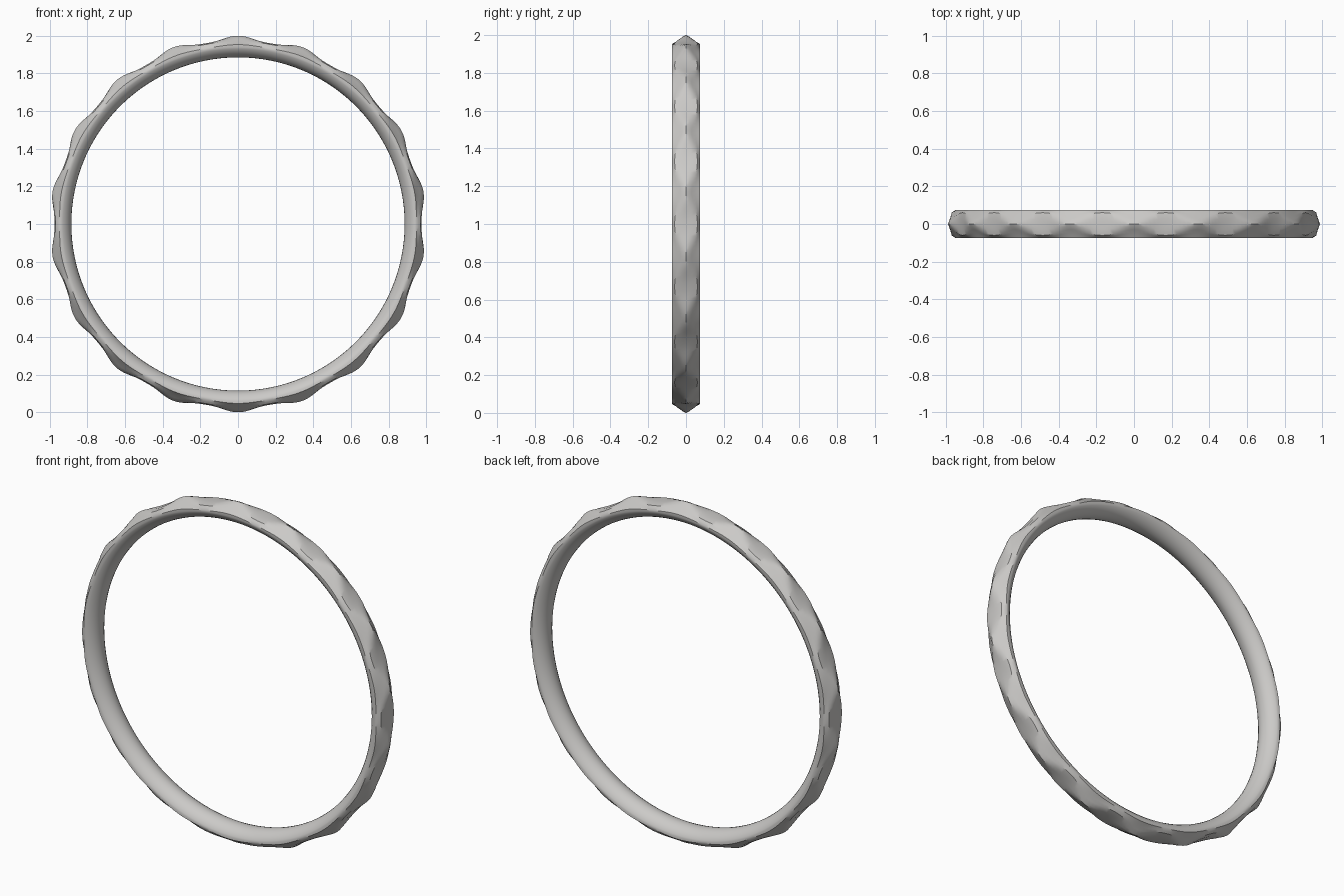
import bpy, bmesh, math

if "Cube" in bpy.data.objects:
    bpy.data.objects.remove(bpy.data.objects["Cube"])

LOBES = 18          # hammered facets around the band
SEG = LOBES * 16
HALF = 0.075        # half width of the band


def section(angle):
    """Closed (y, radius) section; narrow ridge at peaks, wide flat at valleys."""
    c = 0.5 + 0.5 * math.cos(LOBES * (angle - math.pi / 2))
    c = c ** 1.2
    mix = lambda valley, peak: valley + (peak - valley) * c
    w = mix(0.060, 0.030)
    outer = [(0.0, mix(0.973, 1.0)),
             (w * 0.45, mix(0.975, 0.994)),
             (w, mix(0.969, 0.982)),
             (w + (HALF - w) * 0.45, mix(0.960, 0.967)),
             (HALF, mix(0.948, 0.953))]
    # rounded comfort-fit inside
    inner = [(HALF, 0.938), (0.072, 0.930), (0.064, 0.917), (0.050, 0.903),
             (0.034, 0.893), (0.017, 0.887), (0.0, 0.885)]
    half = outer + inner
    return half + [(-y, r) for y, r in half[-2:0:-1]]


# ring band
bm = bmesh.new()
rings = []
for i in range(SEG):
    a = 2 * math.pi * i / SEG
    rings.append([bm.verts.new((r * math.cos(a), y, 1 + r * math.sin(a)))
                  for y, r in section(a)])
n = len(rings[0])
for i in range(SEG):
    p, q = rings[i], rings[(i + 1) % SEG]
    for j in range(n):
        k = (j + 1) % n
        bm.faces.new((p[j], p[k], q[k], q[j]))
bmesh.ops.recalc_face_normals(bm, faces=bm.faces)
mesh = bpy.data.meshes.new("ring_band")
bm.to_mesh(mesh)
bm.free()
band = bpy.data.objects.new("ring_band", mesh)
bpy.context.collection.objects.link(band)

# plain grey metal
grey = bpy.data.materials.new("warm_grey")
grey.diffuse_color = (0.6, 0.59, 0.575, 1)
grey.use_nodes = True
grey.node_tree.nodes["Principled BSDF"].inputs["Base Color"].default_value = grey.diffuse_color
mesh.materials.append(grey)

bpy.context.view_layer.objects.active = band
band.select_set(True)
bpy.ops.object.shade_smooth_by_angle(angle=math.radians(35))
